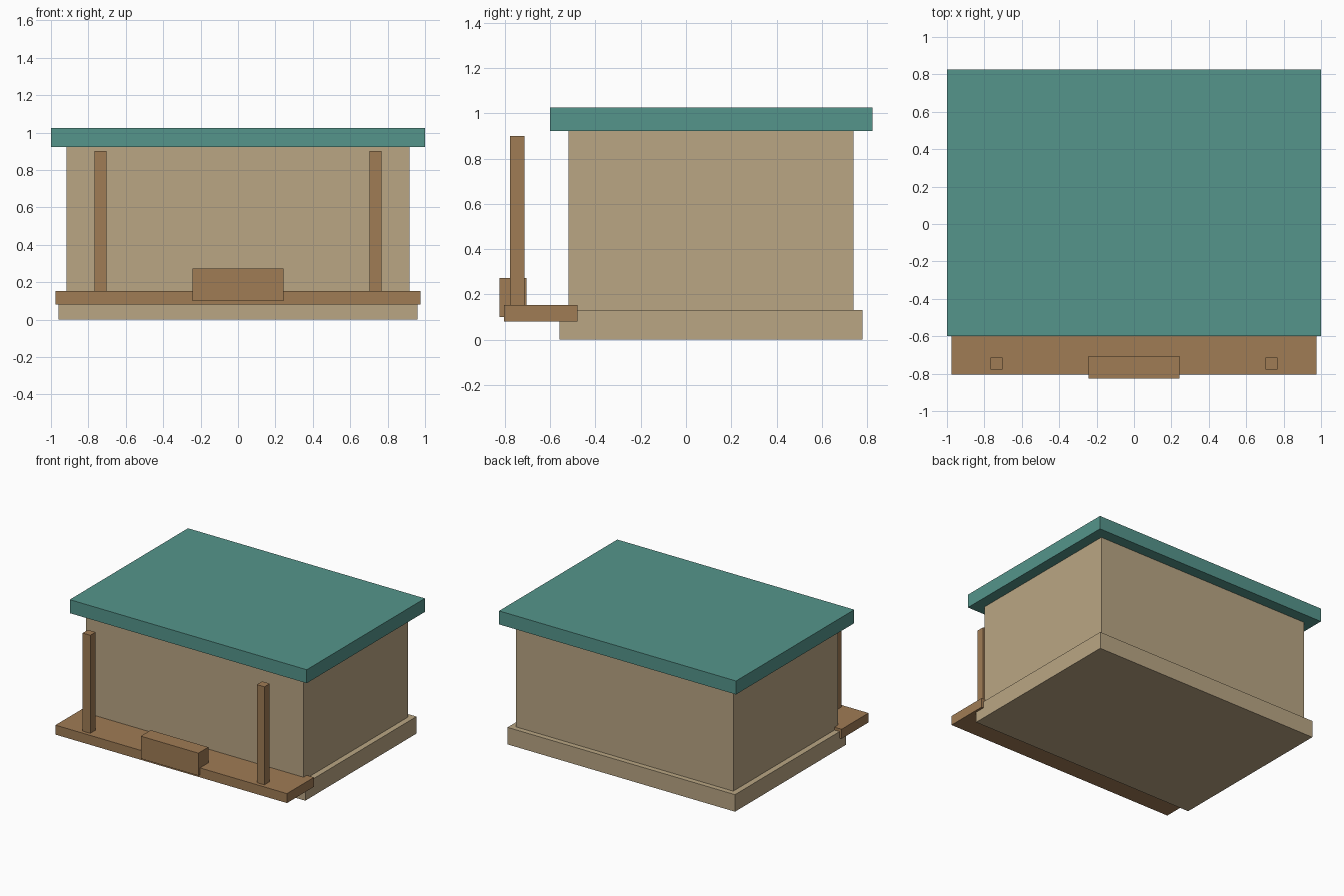
import bpy

if "Cube" in bpy.data.objects:
    bpy.data.objects.remove(bpy.data.objects["Cube"])


def material(name, color):
    m = bpy.data.materials.new(name)
    m.diffuse_color = (*color, 1)
    m.use_nodes = True
    m.node_tree.nodes["Principled BSDF"].inputs["Base Color"].default_value = m.diffuse_color
    return m


def box(name, x, y, z, mat):
    """Box spanning the given (min, max) range on each axis."""
    spans = (x, y, z)
    bpy.ops.mesh.primitive_cube_add(size=1, location=[(a + b) / 2 for a, b in spans])
    ob = bpy.context.object
    ob.name = name
    ob.scale = [b - a for a, b in spans]
    bpy.ops.object.transform_apply(location=False, rotation=False, scale=True)
    ob.data.materials.append(mat)
    return ob


plaster = material("plaster", (0.49, 0.38, 0.23))
wood = material("wood", (0.35, 0.20, 0.09))
teal = material("teal_roof", (0.09, 0.30, 0.26))

# House body
box("foundation", (-0.96, 0.96), (-0.56, 0.78), (0, 0.13), plaster)
box("walls", (-0.917, 0.917), (-0.52, 0.74), (0.13, 0.922), plaster)
box("roof", (-1, 1), (-0.6, 0.825), (0.922, 1.025), teal)

# Porch
box("porch_deck", (-0.977, 0.977), (-0.805, -0.48), (0.08, 0.152), wood)
box("porch_step", (-0.243, 0.243), (-0.825, -0.705), (0.10, 0.272), wood)
for side, x in (("left", -0.735), ("right", 0.735)):
    box(side + "_porch_post", (x - 0.032, x + 0.032), (-0.777, -0.713), (0.15, 0.90), wood)
